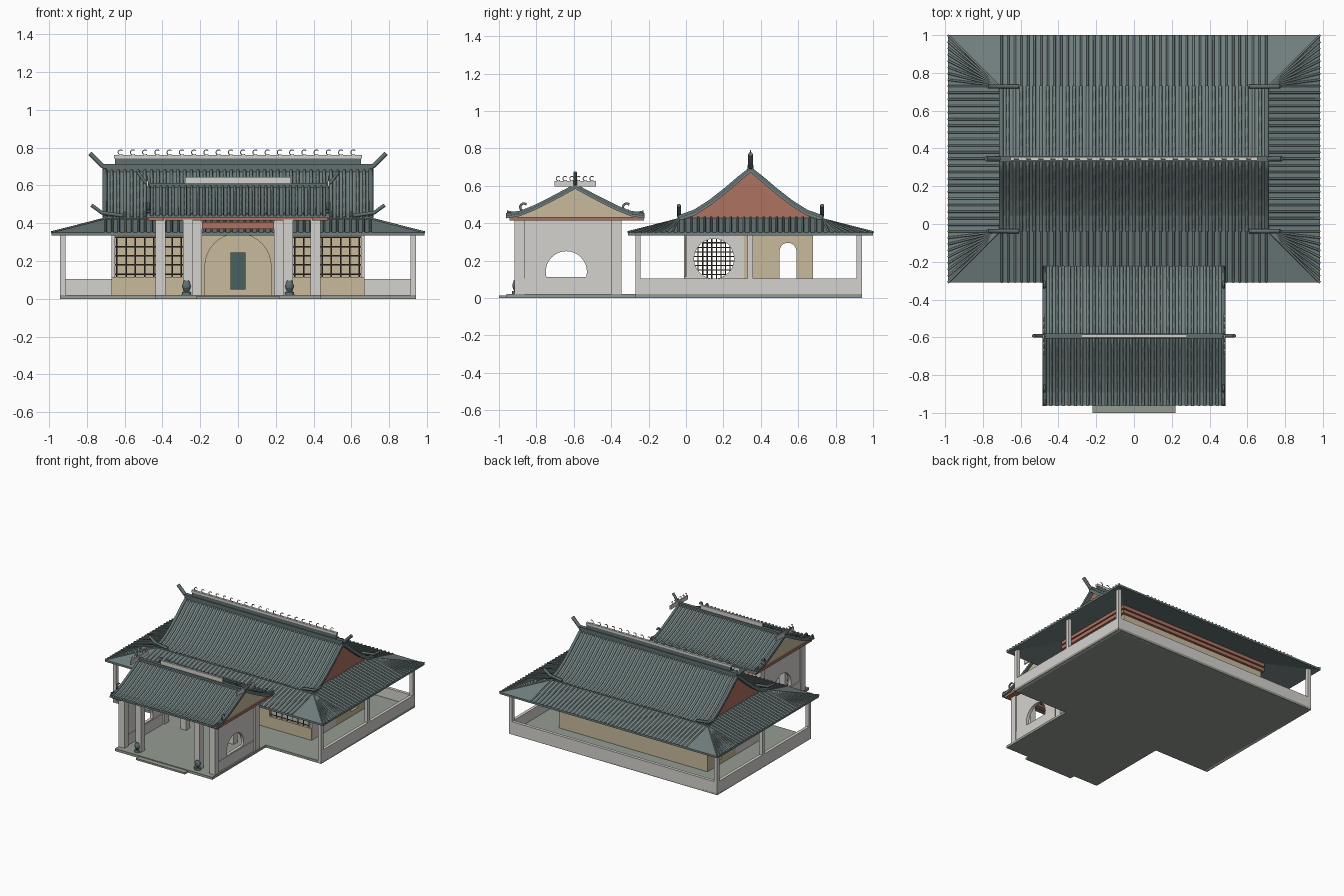
import bpy, bmesh, math
from mathutils import Vector

if "Cube" in bpy.data.objects:
    bpy.data.objects.remove(bpy.data.objects["Cube"])

def mat(name, c):
    m = bpy.data.materials.new(name)
    m.diffuse_color = (*c, 1)
    m.use_nodes = True
    m.node_tree.nodes["Principled BSDF"].inputs["Base Color"].default_value = m.diffuse_color
    return m
TILE = mat("tile", (.17, .22, .22)); TRIM = mat("trim", (.12, .16, .16))
STONE = mat("stone", (.66, .65, .62)); BEIGE = mat("plaster", (.58, .49, .34))
RED = mat("red_wood", (.42, .17, .12)); FLOOR = mat("floor", (.3, .33, .29))
DARK = mat("dark_wood", (.1, .07, .05)); DOOR = mat("door", (.07, .12, .11))
Q = math.pi / 2
FX, FY, FZ = (Q, 0, Q), (Q, 0, 0), (0, 0, 0)   # panel facing x (y,z), y (x,z), z (x,y)

def lin(a, b, n):
    return [a + (b - a) * i / (n - 1) for i in range(n)]

def to_mesh(ob, m):
    ob.data.materials.append(m)
    bpy.context.collection.objects.link(ob)
    bpy.ops.object.select_all(action='DESELECT')
    ob.select_set(True)
    bpy.context.view_layer.objects.active = ob
    bpy.ops.object.convert(target='MESH')
    return bpy.context.object

def add_splines(cu, paths, cyclic):
    for p in paths:
        s = cu.splines.new('POLY')
        s.points.add(len(p) - 1)
        for pt, v in zip(s.points, p):
            pt.co = (*v, 1) if len(v) == 3 else (*v, 0, 1)
        s.use_cyclic_u = cyclic

def panel(name, outlines, t, rot, loc, m):
    """Flat panel of thickness t; extra outlines are holes."""
    cu = bpy.data.curves.new(name, 'CURVE')
    cu.dimensions, cu.fill_mode, cu.extrude = '2D', 'BOTH', t / 2
    add_splines(cu, outlines, True)
    for s in cu.splines:
        s.use_smooth = False
    ob = bpy.data.objects.new(name, cu)
    ob.rotation_euler, ob.location = rot, loc
    return to_mesh(ob, m)

def tubes(name, paths, r, m, res=1):
    cu = bpy.data.curves.new(name, 'CURVE')
    cu.dimensions, cu.bevel_depth, cu.bevel_resolution, cu.use_fill_caps = '3D', r, res, True
    add_splines(cu, paths, False)
    return to_mesh(bpy.data.objects.new(name, cu), m)

def boxes(name, bs, m):
    """One object from boxes (x0, x1, y0, y1, z0, z1)."""
    bm = bmesh.new()
    for x0, x1, y0, y1, z0, z1 in bs:
        g = bmesh.ops.create_cube(bm, size=1)
        for v in g['verts']:
            v.co = Vector((x0 + (v.co.x + .5) * (x1 - x0), y0 + (v.co.y + .5) * (y1 - y0), z0 + (v.co.z + .5) * (z1 - z0)))
    me = bpy.data.meshes.new(name)
    bm.to_mesh(me); bm.free()
    me.materials.append(m)
    bpy.context.collection.objects.link(bpy.data.objects.new(name, me))

def both(bs):
    return bs + [(-b[1], -b[0], *b[2:]) for b in bs]

def rect(a0, a1, b0, b1):
    return [(a0, b0), (a1, b0), (a1, b1), (a0, b1)]

def circle(a, b, r, n=32, zmin=-9):
    pts = [(a + r * math.cos(i * 2 * math.pi / n), b + r * math.sin(i * 2 * math.pi / n)) for i in range(n)]
    return [p for p in pts if p[1] >= zmin]

def arch(c, w, z0, zs):
    return [(c - w, z0), (c + w, z0)] + [(c + w * math.cos(a), zs + w * math.sin(a)) for a in lin(0, math.pi, 17)]

def curl(c, r, along_y=False):
    pts = [(r * math.cos(a), r * math.sin(a)) for a in lin(.8, 5.4, 10)]
    return [(c[0], c[1] + u, c[2] + w) if along_y else (c[0] + u, c[1], c[2] + w) for u, w in pts]

# foundation, step
panel("foundation", [[(-.44, -.96), (.44, -.96), (.44, -.27), (.94, -.27), (.94, .94), (-.94, .94), (-.94, -.27), (-.44, -.27)]],
      .02, FZ, (0, 0, .01), FLOOR)
boxes("entrance_step", [(-.22, .22, -1, -.95, 0, .014)], FLOOR)

# veranda parapets and posts
boxes("parapet", both([(.915, .94, -.27, .94, .0, .105)]) + [(-.94, .94, .915, .94, .0, .105)], STONE)
boxes("veranda_posts", both([(.912, .94, y, y + .028, .02, .352) for y in (-.27, .33, .912)]), STONE)

# hall walls
boxes("hall_back_wall", [(-.67, .67, .66, .68, .02, .36)], BEIGE)
for s in (1, -1):
    panel("hall_side_wall_front", [rect(0, .31, .02, .36), circle(.15, .21, .107)], .02, FX, (s * .66, 0, 0), STONE)
    panel("hall_side_wall_back", [rect(.31, .68, .02, .36), arch(.545, .045, .06, .25)], .02, FX, (s * .66, 0, 0), BEIGE)
    # round lattice
    bars = []
    for k in lin(-.085, .085, 8):
        h = math.sqrt(.107 ** 2 - k * k)
        bars += [[(s * .66, .15 + k, .21 - h), (s * .66, .15 + k, .21 + h)], [(s * .66, .15 - h, .21 + k), (s * .66, .15 + h, .21 + k)]]
    tubes("round_lattice", bars, .003, DARK, 0)
    # front window lattice
    bars = [[(s * x, 0, .115), (s * x, 0, .33)] for x in lin(.3, .64, 8)]
    bars += [[(s * .29, 0, z), (s * .65, 0, z)] for z in lin(.13, .325, 5)]
    tubes("window_lattice", bars, .004, DARK, 0)
boxes("window_sill_wall", both([(.29, .67, -.01, .01, .02, .115)]), BEIGE)
panel("arched_entry_wall", [rect(-.29, .29, .02, .41), arch(0, .175, .021, .17)], .02, FY, (0, 0, 0), BEIGE)
boxes("inner_door", [(-.04, .04, .64, .66, .05, .245)], DOOR)
boxes("hall_ring_beams", both([(.65, .69, -.02, .7, y, y + .03) for y in (.345, .385)])
      + [(-.69, .69, y, y + .04, z, z + .03) for y in (-.02, .66) for z in (.345, .385)], RED)

# skirt roof around the hall
def ring(x, y0, y1, z):
    return [(-x, y0, z), (x, y0, z), (x, y1, z), (-x, y1, z)]
bm = bmesh.new()
R = [[bm.verts.new(p) for p in r] for r in (ring(.985, -.31, 1, .35), ring(.675, 0, .69, .43), ring(.675, 0, .69, .415), ring(.985, -.31, 1, .335))]
for k in range(4):
    A, B = R[k], R[(k + 1) % 4]
    for i in range(4):
        bm.faces.new((A[i], A[(i + 1) % 4], B[(i + 1) % 4], B[i]))
me = bpy.data.meshes.new("skirt_roof")
bm.to_mesh(me); bm.free()
me.materials.append(TILE)
bpy.context.collection.objects.link(bpy.data.objects.new("skirt_roof", me))
ribs = []
for x in lin(-.7, .7, 41):
    ribs += [[(x, -.31, .352), (x, 0, .432)], [(x, 1, .352), (x, .69, .432)]]
for s in (1, -1):
    ribs += [[(s * .985, y, .352), (s * .675, y, .432)] for y in lin(-.04, .73, 23)]
    for y, e in ((.73, 1), (-.04, -.31)):
        ribs += [[(s * .985, t, .352), (s * .715, y, .42)] for t in lin(y, e, 9)]
tubes("skirt_tile_ribs", ribs, .006, TILE)

def gable_roof(name, w, yc, prof, t, nrib, r, verge):
    """Concave two-sided roof; prof is (distance from ridge, z) from eave to ridge."""
    full = [(yc - d, z) for d, z in prof] + [(yc + d, z) for d, z in prof[-2::-1]]
    panel(name, [full + [(y, z - t) for y, z in full[::-1]]], 2 * w, FX, (0, 0, 0), TILE)
    tubes(name + "_tile_ribs", [[(x, y, z + .003) for y, z in full] for x in lin(-w + .012, w - .012, nrib)], r, TILE)
    tubes(name + "_verges", [[(s * (w - .012), y, z + .006) for y, z in full] for s in (1, -1)], verge, TRIM)
    return full

# hall upper roof with gables
C = .345
prof = [(.385, .425), (.3, .455), (.22, .505), (.13, .575), (.06, .635), (0, .685)]
full = gable_roof("hall_roof", .715, C, prof, .014, 41, .009, .013)
for s in (1, -1):
    panel("hall_gable", [[(y, z - .008) for y, z in full]], .015, FX, (s * .675, 0, 0), RED)
boxes("hall_ridge", [(-.715, .715, C - .016, C + .016, .67, .712), (-.65, .65, C - .008, C + .008, .712, .742)], TRIM)
boxes("hall_ridge_cap", [(-.655, .655, C - .01, C + .01, .742, .76)], STONE)
tubes("hall_ridge_curls", [curl((x, C, .774), .014) for x in lin(-.62, .61, 20)], .003, STONE)
tubes("hall_ridge_horns", [[(s * .69, C, .69), (s * .72, C, .705), (s * .783, C, .768)] for s in (1, -1)], .014, TRIM)
tubes("hall_eave_horns", [[(s * .61, y, .44), (s * .72, y, .455), (s * .775, y, .495)] for s in (1, -1) for y in (-.038, .728)], .011, TRIM)

# porch walls and columns
for s in (1, -1):
    panel("porch_side_wall", [rect(-.87, -.39, .02, .415), circle(-.64, .14, .11, 48, .105)], .025, FX, (s * .41, 0, 0), STONE)
boxes("porch_wall_base", both([(.393, .428, -.87, -.41, .02, .105)]), STONE)
boxes("porch_columns", both([(.383, .435, y, y + .053, .0, .42) for y in (-.917, -.398)]
      + [(.24, .29, -.91, -.86, .02, .42), (.19, .24, -.398, -.35, .02, .42)]), STONE)
bm = bmesh.new()
for s in (1, -1):
    for r1, r2, z, h in ((.026, .024, .028, .016), (.012, .02, .043, .014), (.02, .014, .09, .012)):
        g = bmesh.ops.create_cone(bm, cap_ends=True, segments=12, radius1=r1, radius2=r2, depth=h)
        bmesh.ops.translate(bm, verts=g['verts'], vec=(s * .272, -.905, z))
    g = bmesh.ops.create_uvsphere(bm, u_segments=12, v_segments=8, radius=.024)
    bmesh.ops.translate(bm, verts=g['verts'], vec=(s * .272, -.905, .066))
me = bpy.data.meshes.new("drum_stones")
bm.to_mesh(me); bm.free()
me.materials.append(TRIM)
bpy.context.collection.objects.link(bpy.data.objects.new("drum_stones", me))

# porch beams and plaque
boxes("porch_beams", both([(.39, .475, -.945, -.225, .413, .432)])
      + [(-.475, .475, y, y + .04, .413, .432) for y in (-.91, -.61, -.39)], RED)
boxes("porch_plaque", [(-.19, .19, -.41, -.395, .37, .405)], RED)

# porch roof
P = -.592
prof = [(.37, .438), (.3, .448), (.22, .48), (.13, .525), (.06, .562), (0, .595)]
full = gable_roof("porch_roof", .485, P, prof, .012, 30, .008, .011)
for s in (1, -1):
    panel("porch_gable", [[(y, z - .008) for y, z in full] + [(P + .3, .43), (P - .3, .43)]], .012, FX, (s * .46, 0, 0), BEIGE)
    boxes("porch_gable_crest", [(s * .478 - .005, s * .478 + .005, P - .112, P + .112, .595, .626)], STONE)
    tubes("porch_crest_curls", [curl((s * .478, P + d, .638), .012, True) for d in lin(-.09, .09, 6)], .003, STONE)
    tubes("porch_eave_curls", [curl((s * .475, P + e * .275, .485), .02, True) for e in (1, -1)]
          + [[(s * .475, P + e * d, z) for d, z in ((.27, .465), (.33, .455), (.365, .462))] for e in (1, -1)], .007, TRIM)
boxes("porch_ridge", [(-.485, .485, P - .013, P + .013, .585, .612)], TRIM)
boxes("porch_ridge_panel", [(-.28, .28, P - .008, P + .008, .612, .645)], STONE)
tubes("porch_ridge_horns", [[(s * .46, P, .6), (s * .49, P, .615), (s * .532, P, .672)] for s in (1, -1)], .01, TRIM)
